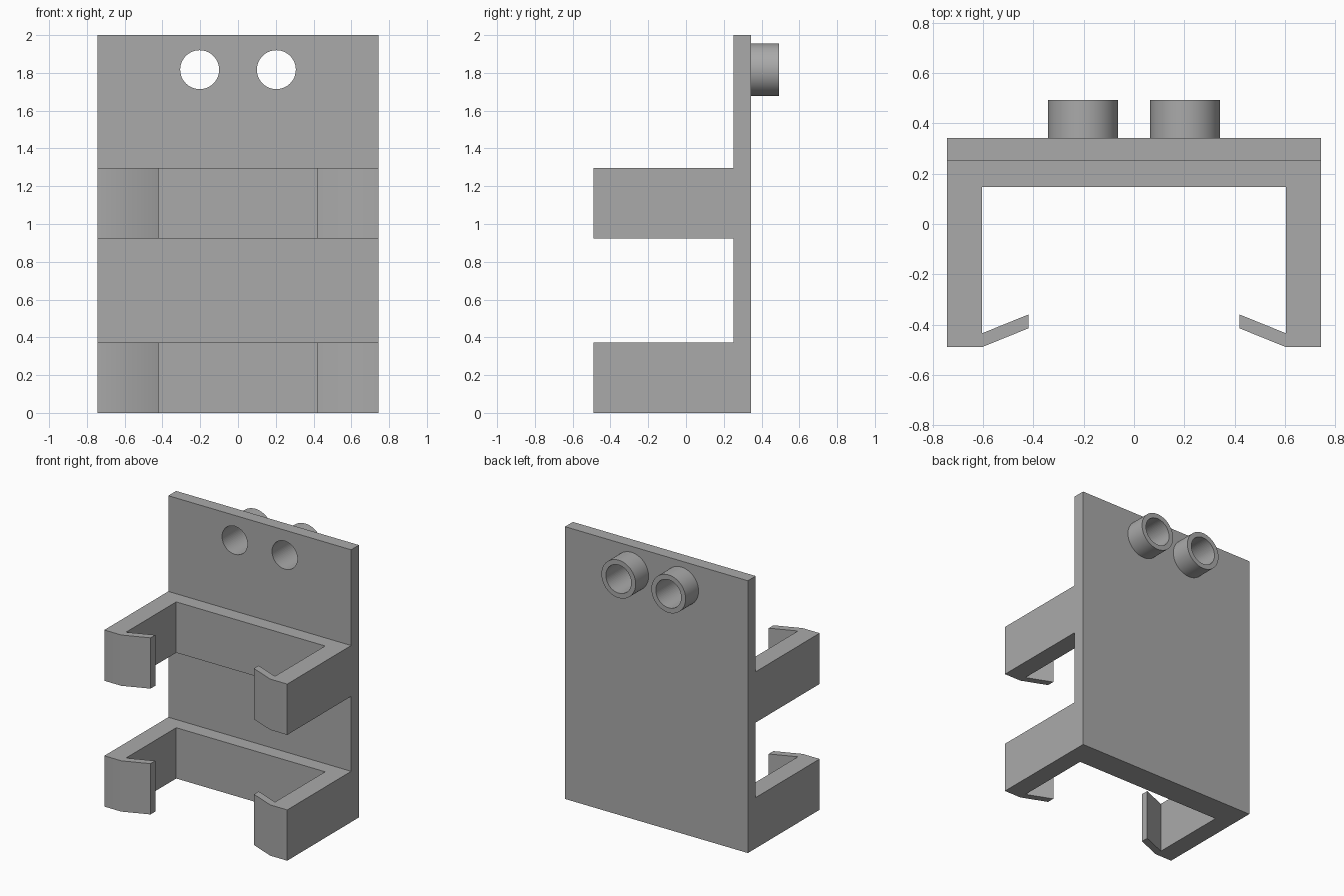
import bpy
import bmesh
from math import radians
from mathutils import Matrix, Vector

cube = bpy.data.objects.get("Cube")
if cube:
    bpy.data.objects.remove(cube, do_unlink=True)

HALF_W, HEIGHT = 0.743, 2.0
PLATE_FRONT, PLATE_BACK, TUBE_BACK = 0.252, 0.343, 0.493
CLAMP_FRONT, CLAMP_H = -0.49, 0.373
TUBE_X, TUBE_Z = 0.203, 1.817
TUBE_R, BORE_R = 0.139, 0.103

grey = bpy.data.materials.new("plain grey")
grey.use_nodes = True
colour = (0.4, 0.4, 0.4, 1)
grey.diffuse_color = colour
grey.node_tree.nodes["Principled BSDF"].inputs["Base Color"].default_value = colour


def finish(name, bm):
    """Turn a bmesh into a grey object."""
    bmesh.ops.recalc_face_normals(bm, faces=bm.faces)
    mesh = bpy.data.meshes.new(name)
    bm.to_mesh(mesh)
    bm.free()
    mesh.materials.append(grey)
    obj = bpy.data.objects.new(name, mesh)
    bpy.context.collection.objects.link(obj)
    return obj


def smooth(obj):
    bpy.ops.object.select_all(action='DESELECT')
    obj.select_set(True)
    bpy.context.view_layer.objects.active = obj
    bpy.ops.object.shade_smooth_by_angle(angle=radians(30))


def extrude(name, outline, z, height):
    """Prism from an (x, y) outline."""
    bm = bmesh.new()
    face = bm.faces.new([bm.verts.new((x, y, z)) for x, y in outline])
    top = bmesh.ops.extrude_face_region(bm, geom=[face])["geom"]
    bmesh.ops.translate(bm, vec=Vector((0, 0, height)),
                        verts=[v for v in top if isinstance(v, bmesh.types.BMVert)])
    return finish(name, bm)


def rod(name, x, radius, y0, y1):
    """Cylinder lying along y."""
    bm = bmesh.new()
    place = Matrix.Translation((x, (y0 + y1) / 2, TUBE_Z)) @ Matrix.Rotation(radians(90), 4, 'X')
    bmesh.ops.create_cone(bm, cap_ends=True, segments=64, radius1=radius,
                          radius2=radius, depth=y1 - y0, matrix=place)
    return finish(name, bm)


def cut(obj, cutter):
    mod = obj.modifiers.new("bore", 'BOOLEAN')
    mod.operation, mod.solver, mod.object = 'DIFFERENCE', 'EXACT', cutter


# Back plate
plate = extrude("back_plate",
                [(-HALF_W, PLATE_FRONT), (HALF_W, PLATE_FRONT),
                 (HALF_W, PLATE_BACK), (-HALF_W, PLATE_BACK)], 0, HEIGHT)

# Mounting tubes, bored right through the plate
for side, sign in (("left", 1), ("right", -1)):
    tube = rod(side + "_tube", sign * TUBE_X, TUBE_R, PLATE_BACK, TUBE_BACK)
    bore = rod(side + "_bore_cutter", sign * TUBE_X, BORE_R, 0, 1)
    bore.hide_render = True
    bore.hide_set(True)
    bore.display_type = 'WIRE'
    cut(tube, bore)
    cut(plate, bore)
    smooth(tube)
smooth(plate)

# Two clamps with arms and inward-slanting lips
half = [(HALF_W, PLATE_FRONT), (HALF_W, CLAMP_FRONT), (0.605, CLAMP_FRONT),
        (0.42, -0.415), (0.42, -0.36), (0.605, -0.435), (0.605, 0.147)]
outline = half + [(-x, y) for x, y in reversed(half)]
for name, z in (("lower_clamp", 0), ("upper_clamp", 0.924)):
    smooth(extrude(name, outline, z, CLAMP_H))
